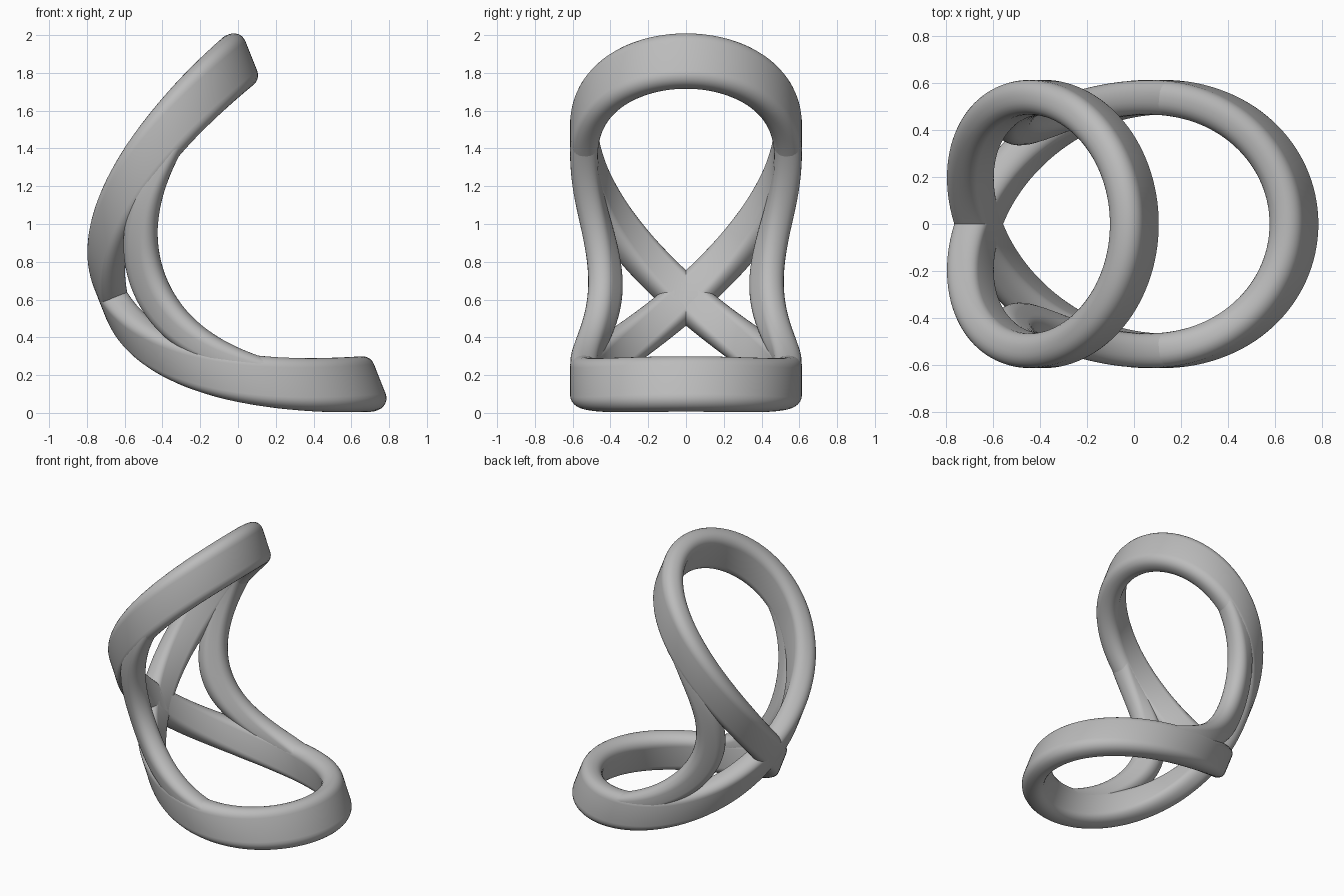
import bpy, bmesh
from math import sin, cos, pi, radians
from mathutils import Vector

cube = bpy.data.objects.get("Cube")
if cube:
    bpy.data.objects.remove(cube)

grey = bpy.data.materials.new("plain_grey")
grey.use_nodes = True
colour = (0.5, 0.5, 0.5, 1)
grey.diffuse_color = colour
grey.node_tree.nodes["Principled BSDF"].inputs["Base Color"].default_value = colour

# Everything is wrapped on one tilted cylinder
RADIUS, CENTRE, MIDDLE = 0.54, 0.15, 0.81
TILT = radians(21.7)
OUT = Vector((cos(TILT), 0, sin(TILT)))
AXIS = Vector((-sin(TILT), 0, cos(TILT)))
SIDE = Vector((0, 1, 0))


def on_cylinder(angle, height, depth=0):
    r = RADIUS + depth
    return (OUT * (CENTRE - r * cos(angle)) + SIDE * (r * sin(angle))
            + AXIS * (MIDDLE + height))


def rounded_section(half_depth, half_width, radius, steps=6):
    pts = []
    for i, (sx, sy) in enumerate(((1, 1), (-1, 1), (-1, -1), (1, -1))):
        for k in range(steps + 1):
            a = (i + k / steps) * pi / 2
            pts.append((sx * (half_depth - radius) + radius * cos(a),
                        sy * (half_width - radius) + radius * sin(a)))
    return pts


def sweep(name, rings, closed):
    bm = bmesh.new()
    loops = [[bm.verts.new(p) for p in ring] for ring in rings]
    n = len(loops[0])
    for i in range(len(loops) if closed else len(loops) - 1):
        a, b = loops[i], loops[(i + 1) % len(loops)]
        for j in range(n):
            k = (j + 1) % n
            bm.faces.new((a[j], a[k], b[k], b[j]))
    if not closed:
        bm.faces.new(loops[0])
        bm.faces.new(loops[-1])
    bmesh.ops.recalc_face_normals(bm, faces=bm.faces)
    mesh = bpy.data.meshes.new(name)
    bm.to_mesh(mesh)
    bm.free()
    mesh.materials.append(grey)
    obj = bpy.data.objects.new(name, mesh)
    bpy.context.collection.objects.link(obj)
    bpy.ops.object.select_all(action='DESELECT')
    obj.select_set(True)
    bpy.context.view_layer.objects.active = obj
    bpy.ops.object.shade_smooth_by_angle(angle=radians(40))


# Figure-eight band, twice round the cylinder
band = rounded_section(0.074, 0.15, 0.066)
rings = []
for i in range(240):
    t = 4 * pi * i / 240
    h = 0.944 * sin(t / 2) + 0.024 * sin(3 * t / 2)
    rings.append([on_cylinder(t, h + q, p) for p, q in band])
sweep("figure_eight_band", rings, True)

# Side struts bowing between the two loops
strut = rounded_section(0.072, 0.1, 0.066)
for name, s in (("left_strut", 1), ("right_strut", -1)):
    rings = []
    for i in range(65):
        h = -0.8 + 1.6 * i / 64
        t = radians(52 + 105 * h * h)
        rings.append([on_cylinder(s * (t + q / RADIUS), h, p) for p, q in strut])
    sweep(name, rings, False)
